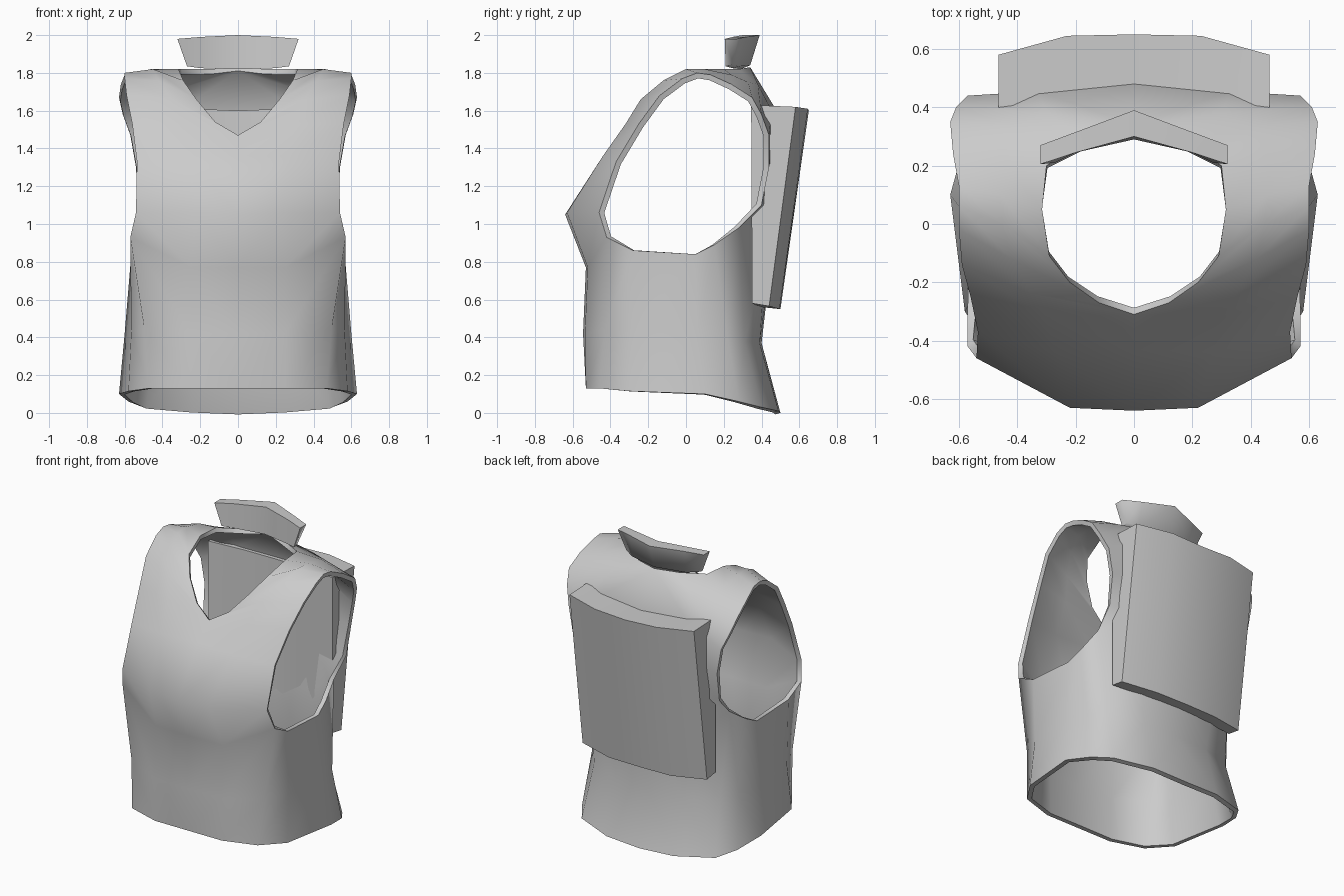
import bpy
import bmesh
from math import radians

default_cube = bpy.data.objects.get("Cube")
if default_cube:
    bpy.data.objects.remove(default_cube, do_unlink=True)

# One plain fabric colour
fabric = bpy.data.materials.new("light_grey_fabric")
fabric.use_nodes = True
grey = (0.6, 0.6, 0.6, 1.0)
fabric.diffuse_color = grey
fabric.node_tree.nodes["Principled BSDF"].inputs["Base Color"].default_value = grey


def add_grid(bm, rows):
    """Skin a grid of points; columns run right and rows run up."""
    grid = [[bm.verts.new(point) for point in row] for row in rows]
    for lower, upper in zip(grid, grid[1:]):
        for i in range(len(lower) - 1):
            bm.faces.new((lower[i], lower[i + 1], upper[i + 1], upper[i]))
    return grid


def finish(bm, name, angle, thickness=0.0):
    """Turn a left half into a mirrored, optionally thickened, shaded object."""
    bmesh.ops.remove_doubles(bm, verts=bm.verts, dist=0.001)
    mesh = bpy.data.meshes.new(name)
    bm.to_mesh(mesh)
    bm.free()
    mesh.materials.append(fabric)
    obj = bpy.data.objects.new(name, mesh)
    bpy.context.collection.objects.link(obj)
    mirror = obj.modifiers.new("mirror", 'MIRROR')
    mirror.use_clip = True
    if thickness:
        shell = obj.modifiers.new("cloth_thickness", 'SOLIDIFY')
        shell.thickness = thickness
        shell.offset = -1
    bpy.ops.object.select_all(action='DESELECT')
    obj.select_set(True)
    bpy.context.view_layer.objects.active = obj
    bpy.ops.object.convert(target='MESH')
    bpy.ops.object.shade_smooth_by_angle(angle=radians(angle))
    return obj


def solid_from_sections(name, sections, angle):
    """Loft four-cornered (y, z) sections placed along x, capped at the outer end."""
    bm = bmesh.new()
    rows = []
    for x, corners in sections:
        ring = [(x, y, z) for y, z in corners]
        rows.append(ring + ring[:1])
    grid = add_grid(bm, rows)
    bm.faces.new(grid[-1][:-1])
    bmesh.ops.remove_doubles(bm, verts=bm.verts, dist=0.001)
    bmesh.ops.recalc_face_normals(bm, faces=bm.faces)
    # The open end lies on the mirror plane, so check the cap points outward
    cap = max(bm.faces, key=lambda f: f.calc_center_median().x)
    if cap.normal.x < 0:
        bmesh.ops.reverse_faces(bm, faces=bm.faces)
    return finish(bm, name, angle)


# Each row runs from the centre or neck edge, through the middle, to the arm edge
front_rows = [
    [(0, -.53, .13), (.25, -.53, .13), (.47, -.46, .13)],
    [(0, -.545, .42), (.25, -.535, .42), (.495, -.43, .44)],
    [(0, -.53, .77), (.25, -.52, .77), (.57, -.42, .93)],
    [(0, -.64, 1.05), (.22, -.63, 1.06), (.54, -.46, 1.06)],
    [(0, -.43, 1.36), (.27, -.44, 1.36), (.535, -.37, 1.33)],
]
shoulder_rows = [
    [(0, -.31, 1.47), (.3, -.32, 1.53), (.56, -.25, 1.53)],
    [(.12, -.27, 1.54), (.35, -.24, 1.66), (.59, -.14, 1.68)],
    [(.22, -.2, 1.66), (.42, -.12, 1.76), (.6, -.02, 1.77)],
    [(.29, -.11, 1.76), (.45, 0, 1.82), (.6, .06, 1.8)],
    [(.315, .05, 1.82), (.46, .1, 1.82), (.6, .13, 1.79)],
    [(.3, .2, 1.82), (.46, .24, 1.79), (.62, .24, 1.74)],
    [(.15, .28, 1.82), (.4, .33, 1.75), (.63, .35, 1.67)],
]
back_rows = [
    [(0, .34, 1.83), (.3, .38, 1.74), (.61, .4, 1.58)],
    [(0, .48, 1.6), (.33, .455, 1.6), (.57, .44, 1.47)],
    [(0, .48, 1.35), (.33, .45, 1.35), (.54, .44, 1.3)],
    [(0, .46, 1.1), (.3, .44, 1.1), (.53, .4, 1.1)],
    [(0, .45, .8), (.3, .42, .8), (.52, .28, .98)],
    [(0, .4, .37), (.25, .39, .37), (.47, .31, .38)],
    [(0, .5, 0), (.25, .49, .01), (.5, .4, .03)],
]

# Side points between the front and back arm edges, bottom to armhole
side_points = [
    [(.58, -.3, .115), (.63, .1, .1), (.58, .28, .06)],
    [(.565, -.27, .43), (.6, .06, .42), (.55, .22, .4)],
    [(.57, -.28, .86), (.565, .05, .84), (.55, .15, .89)],
]
side_rows = [
    [front[-1], *middle, back[-1]]
    for front, middle, back in zip(front_rows, side_points, reversed(back_rows))
]

# Vest shell: one strip over the shoulder plus the side panel
shell = bmesh.new()
add_grid(shell, front_rows + shoulder_rows + back_rows)
add_grid(shell, side_rows)
finish(shell, "vest_body", angle=75, thickness=0.03)

# Curved back plate, sunk into the back of the vest
solid_from_sections("back_plate", [
    (0, [(.42, 1.6), (.65, 1.6), (.5, .55), (.41, .56)]),
    (.23, [(.4, 1.61), (.645, 1.61), (.495, .55), (.4, .56)]),
    (.465, [(.345, 1.63), (.58, 1.62), (.44, .565), (.35, .58)]),
], angle=35)

# Standing collar, flared towards the top and bent around the neck
collar = solid_from_sections("collar", [
    (0, [(.3, 2), (.39, 2), (.34, 1.84), (.29, 1.82)]),
    (.2, [(.245, 1.99), (.315, 1.99), (.285, 1.835), (.245, 1.825)]),
    (.3, [(.205, 1.98), (.27, 1.98), (.25, 1.845), (.21, 1.835)]),
], angle=75)

# Spread the collar ends outward at the top
for vert in collar.data.vertices:
    if abs(vert.co.x) > 0.25:
        vert.co.x *= 1.07 if vert.co.z > 1.9 else 0.9
